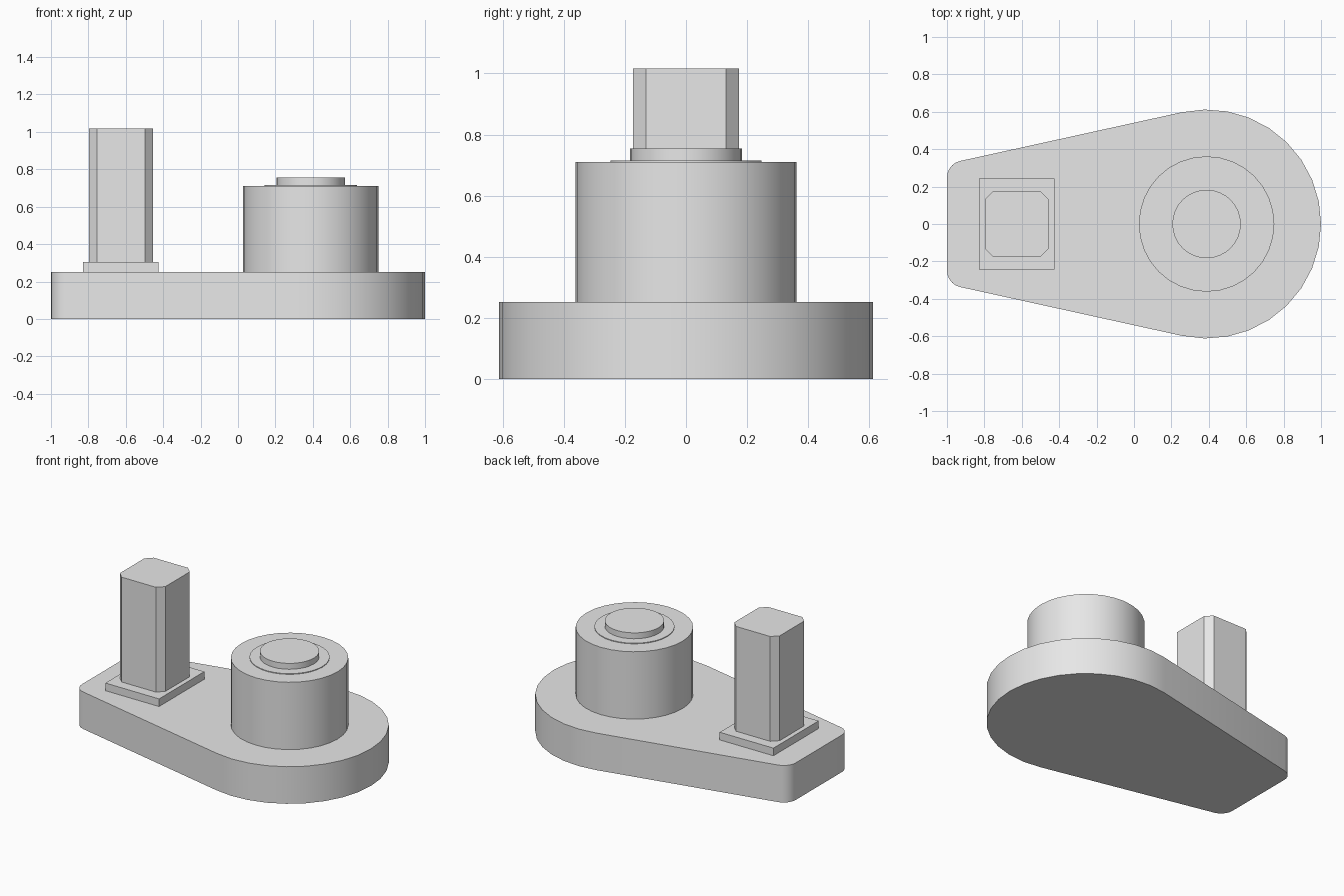
import bpy, bmesh, math
from mathutils import Vector

cube = bpy.data.objects.get("Cube")
if cube:
    bpy.data.objects.remove(cube, do_unlink=True)

# Single plain grey
GREY = (0.8, 0.8, 0.8, 1)
grey = bpy.data.materials.new("plain grey")
grey.use_nodes = True
grey.diffuse_color = GREY
grey.node_tree.nodes["Principled BSDF"].inputs["Base Color"].default_value = GREY


def prism(name, outline, z0, z1):
    """Extrude a counter-clockwise outline from z0 to z1."""
    bm = bmesh.new()
    face = bm.faces.new([bm.verts.new((x, y, z0)) for x, y in outline])
    top = bmesh.ops.extrude_face_region(bm, geom=[face], use_keep_orig=True)
    moved = [v for v in top["geom"] if isinstance(v, bmesh.types.BMVert)]
    bmesh.ops.translate(bm, verts=moved, vec=(0, 0, z1 - z0))
    bmesh.ops.recalc_face_normals(bm, faces=bm.faces[:])
    mesh = bpy.data.meshes.new(name)
    bm.to_mesh(mesh)
    bm.free()
    mesh.materials.append(grey)
    obj = bpy.data.objects.new(name, mesh)
    bpy.context.collection.objects.link(obj)
    bpy.ops.object.select_all(action="DESELECT")
    obj.select_set(True)
    bpy.context.view_layer.objects.active = obj
    bpy.ops.object.shade_smooth_by_angle(angle=math.radians(30))
    return obj


def arc(cx, cy, r, start, end, steps):
    angles = [math.radians(start + (end - start) * i / steps) for i in range(steps + 1)]
    return [(cx + r * math.cos(a), cy + r * math.sin(a)) for a in angles]


def rectangle(x0, x1, half, cut=0):
    """Rectangle centred on y = 0, with optional chamfered corners."""
    if not cut:
        return [(x0, -half), (x1, -half), (x1, half), (x0, half)]
    return [(x0 + cut, -half), (x1 - cut, -half), (x1, cut - half), (x1, half - cut),
            (x1 - cut, half), (x0 + cut, half), (x0, half - cut), (x0, cut - half)]


HUB_X, BASE_R, CORNER_R = 0.388, 0.612, 0.09
BASE_TOP = 0.252
TAPER = 12.4

# Tapered base plate: big round end, straight tangents, rounded narrow corners
t = math.radians(TAPER)
corner_x = -1 + CORNER_R
normal = Vector((-math.sin(t), math.cos(t)))
reach = BASE_R - CORNER_R
corner_y = (reach - normal.x * (corner_x - HUB_X)) / normal.y
outline = arc(HUB_X, 0, BASE_R, -90 - TAPER, 90 + TAPER, 18)
outline += arc(corner_x, corner_y, CORNER_R, 90 + TAPER, 180, 5)
outline += arc(corner_x, -corner_y, CORNER_R, 180, 270 - TAPER, 5)
prism("base_plate", outline, 0, BASE_TOP)

# Round hub with a thin raised washer and a central pin
for name, radius, z0, z1 in (("hub", 0.362, BASE_TOP, 0.71),
                             ("hub_washer", 0.247, 0.71, 0.715),
                             ("hub_pin", 0.183, 0.715, 0.755)):
    prism(name, arc(HUB_X, 0, radius, 0, 360, 32)[:-1], z0, z1)

# Square post on a low plinth
prism("post_plinth", rectangle(-0.828, -0.424, 0.243), BASE_TOP, 0.304)
prism("post", rectangle(-0.797, -0.455, 0.173, 0.042), 0.304, 1.017)
